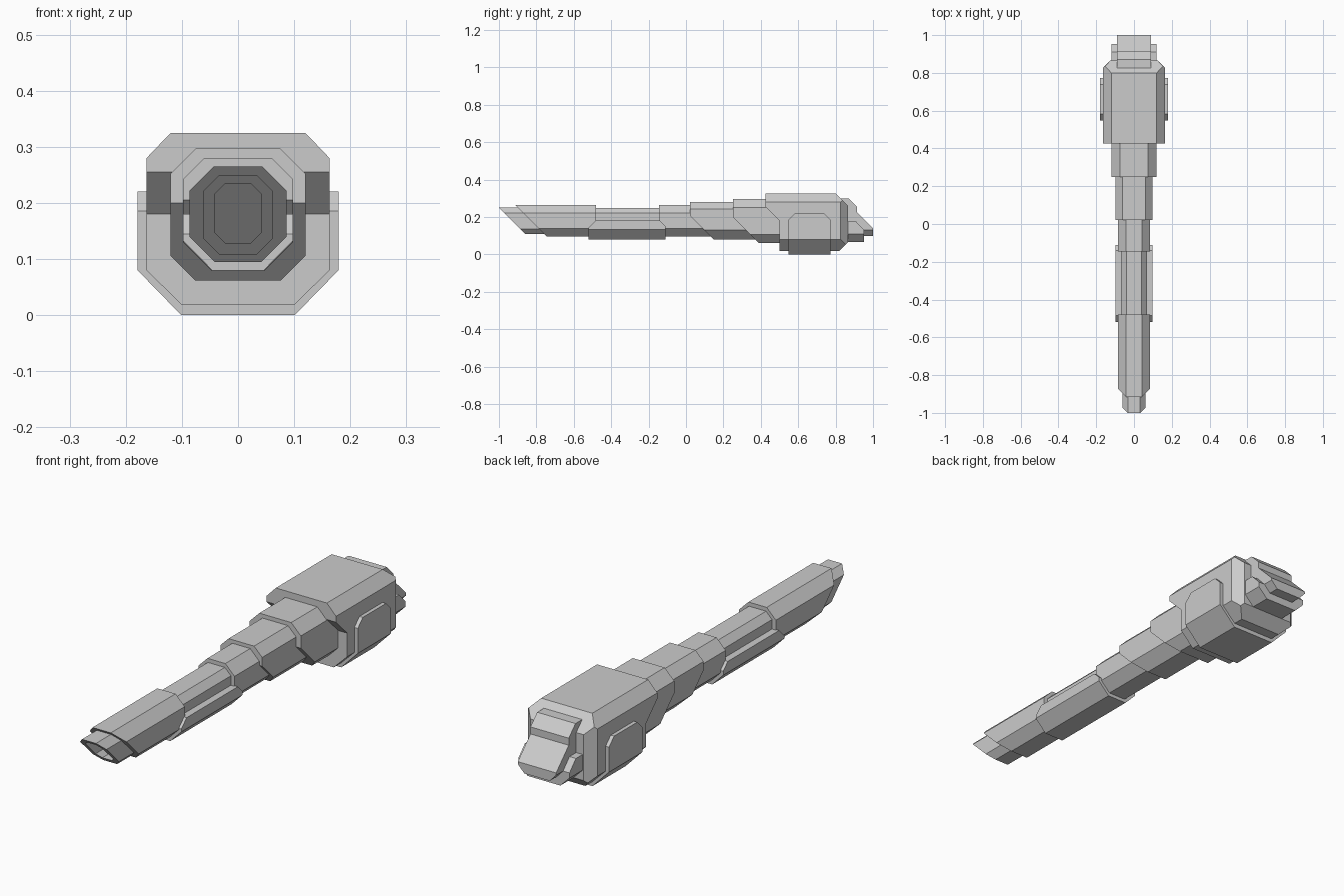
import bpy, bmesh

if "Cube" in bpy.data.objects:
    bpy.data.objects.remove(bpy.data.objects["Cube"])


def prism(name, poly, place, lo, hi):
    """Extrude a 2D polygon between lo and hi; place maps (a, b, depth) to xyz."""
    bm = bmesh.new()
    rings = [[bm.verts.new(place(a, b, d)) for a, b in poly] for d in (lo, hi)]
    bm.faces.new(rings[0])
    bm.faces.new(rings[1][::-1])
    n = len(poly)
    for i in range(n):
        j = (i + 1) % n
        bm.faces.new((rings[0][j], rings[0][i], rings[1][i], rings[1][j]))
    bmesh.ops.recalc_face_normals(bm, faces=bm.faces)
    mesh = bpy.data.meshes.new(name)
    bm.to_mesh(mesh)
    bm.free()
    obj = bpy.data.objects.new(name, mesh)
    bpy.context.collection.objects.link(obj)
    return obj


def boolean(obj, cutter, operation):
    mod = obj.modifiers.new("cut", 'BOOLEAN')
    mod.operation = operation
    mod.solver = 'EXACT'
    mod.object = cutter
    bpy.context.view_layer.objects.active = obj
    bpy.ops.object.modifier_apply(modifier=mod.name)
    bpy.data.objects.remove(cutter)


def part(name, half, side, plan=None):
    """Front section (right half, x-z) intersected with side outline (y-z) and plan (right half, x-y)."""
    def mirror(pts):
        return pts + [(-x, v) for x, v in reversed(pts)]
    obj = prism(name, mirror(half), lambda a, b, d: (a, d, b), -2, 2)
    boolean(obj, prism("cutter", side, lambda a, b, d: (d, a, b), -1, 1), 'INTERSECT')
    if plan:
        boolean(obj, prism("cutter", mirror(plan), lambda a, b, d: (a, b, d), -1, 1), 'INTERSECT')
    return obj


def octagon(w, z0, z1, top, bottom):
    """Right half of a chamfered rectangle section."""
    return [(w - top, z1), (w, z1 - top), (w, z0 + bottom), (w - bottom, z0)]


def box(y0, y1):
    return [(y0, .5), (y0, -.1), (y1, -.1), (y1, .5)]


def slant(c, y1):
    """Side outline whose front leans forward at 45 degrees (y + z = c)."""
    return [(c - .5, .5), (c + .1, -.1), (y1, -.1), (y1, .5)]


def undercut(y0, z, y1):
    """Side outline upright above z and swept back 45 degrees below it."""
    return [(y0, .5), (y0, z), (y0 + z + .1, -.1), (y1, -.1), (y1, .5)]


# Hollow muzzle and slanted barrel shroud
muzzle = part("muzzle", octagon(.062, .108, .25, .029, .029), slant(-.75, -.55))
bore = part("bore_cutter", octagon(.041, .128, .235, .019, .019),
            [(-1.35, .5), (-.75, -.1), (-.56, -.1), (-1.16, .5)])
boolean(muzzle, bore, 'DIFFERENCE')
part("barrel_shroud", octagon(.086, .095, .265, .043, .044), slant(-.65, -.48))

# Thin core with a cradle beneath it
part("barrel_core", octagon(.068, .10, .248, .028, .028), box(-.6, .0))
part("barrel_cradle", [(.098, .18), (.098, .133), (.046, .08)],
     [(-.52, -.1), (-.11, -.1), (-.11, .15), (-.145, .185), (-.48, .185), (-.52, .145)])

# Three growing collars
part("front_collar", octagon(.085, .095, .265, .043, .044), box(-.145, .3))
part("middle_collar", octagon(.098, .08, .28, .038, .05), undercut(.022, .205, .45))
part("rear_collar", octagon(.12, .062, .297, .045, .044), undercut(.25, .20, .6))

# Main housing with stepped front and chamfered back
part("housing", [(.12, .325), (.163, .28), (.163, .08), (.1, .018)],
     [(.425, .5), (.425, .255), (.5, .18), (.5, -.1), (.7, -.1), (.865, .065),
      (.865, .26), (.8, .325), (.8, .5)],
     [(.3, .3), (.3, .69), (.12, .87)])

# Saddle wrapped around sides and bottom of the housing
part("saddle", [(.179, .22), (.179, .08), (.101, 0)],
     [(.548, -.1), (.772, -.1), (.772, .186), (.735, .223), (.585, .223), (.548, .186)])

# Back block and central back ridge
part("back_block", octagon(.12, .065, .3, .045, .043),
     [(.8, -.1), (.953, -.1), (.953, .13), (.91, .175), (.8, .175)])
part("back_ridge", [(.09, .4), (.09, .13), (.06, .098)],
     [(.8, 0), (1.0, 0), (1.0, .14), (.915, .225), (.915, .255), (.87, .3), (.8, .3)])
